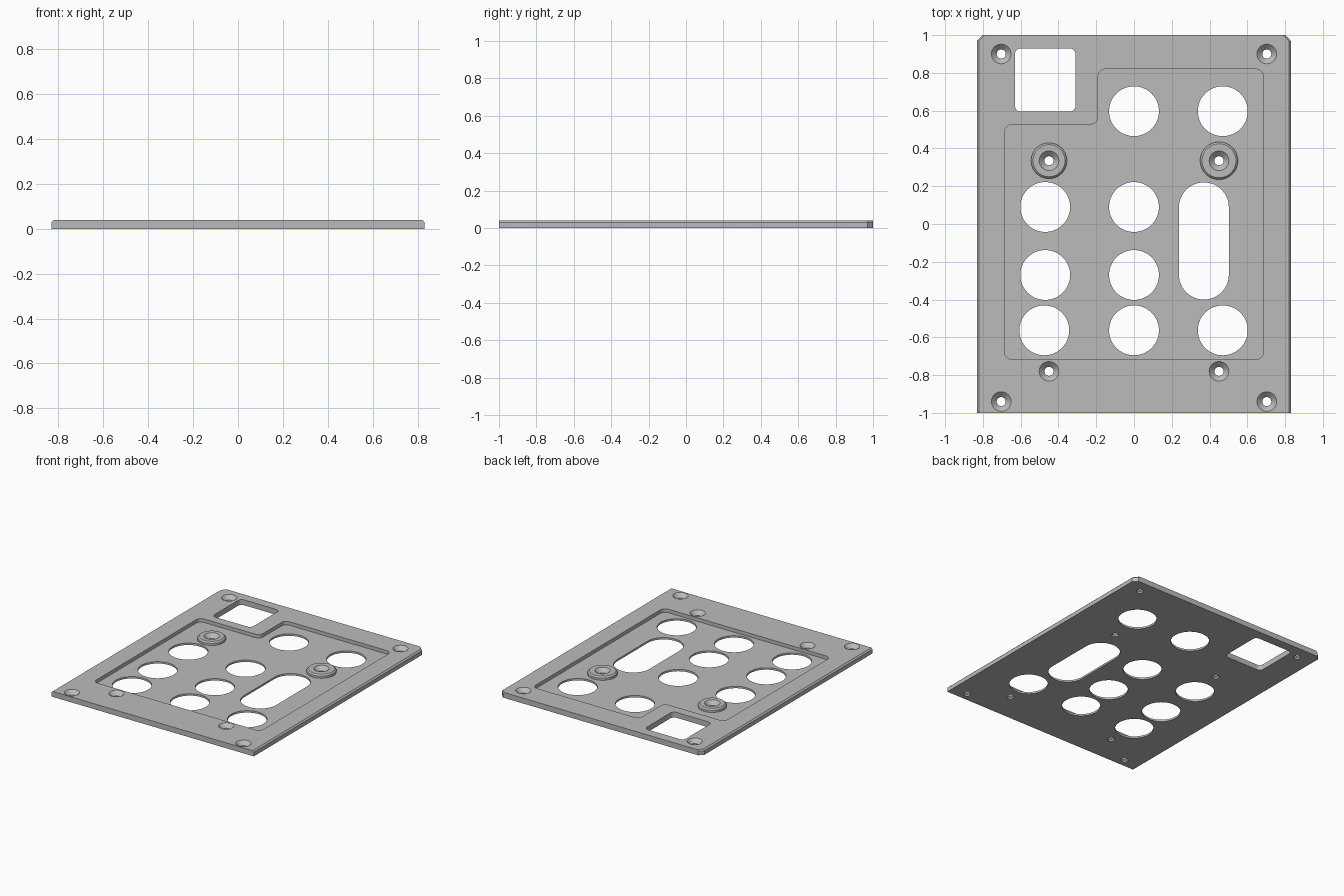
import bpy, bmesh
from math import sin, cos, pi, radians

cube = bpy.data.objects.get("Cube")
if cube:
    bpy.data.objects.remove(cube, do_unlink=True)

HALF_W, THICK, FLOOR = 0.83, 0.04, 0.014
EDGE = 0.01
BELOW, ABOVE = -0.02, 0.07

grey = bpy.data.materials.new("plain_grey")
grey.use_nodes = True
grey.diffuse_color = (0.5, 0.5, 0.5, 1)
grey.node_tree.nodes["Principled BSDF"].inputs["Base Color"].default_value = (0.5, 0.5, 0.5, 1)


def loft(bm, rings):
    """Closed solid through a stack of matching point rings."""
    loops = [[bm.verts.new(p) for p in ring] for ring in rings]
    bm.faces.new(loops[0][::-1])
    bm.faces.new(loops[-1])
    n = len(loops[0])
    for low, high in zip(loops, loops[1:]):
        for i in range(n):
            j = (i + 1) % n
            bm.faces.new((low[i], low[j], high[j], high[i]))


def prism(bm, outline, z0, z1):
    loft(bm, [[(x, y, z) for x, y in outline] for z in (z0, z1)])


def lathe(bm, centre, profile, n=48):
    """Solid of revolution from (radius, height) pairs."""
    loft(bm, [[(centre[0] + r * cos(2 * pi * i / n), centre[1] + r * sin(2 * pi * i / n), z)
               for i in range(n)] for r, z in profile])


def rounded(corners, r, steps=8):
    """Round every right-angled corner, inward or outward."""
    out = []
    for i, (x, y) in enumerate(corners):
        dirs = []
        for qx, qy in (corners[i - 1], corners[(i + 1) % len(corners)]):
            dx, dy = qx - x, qy - y
            length = (dx * dx + dy * dy) ** 0.5
            dirs.append((dx / length, dy / length))
        (ax, ay), (bx, by) = dirs
        for k in range(steps + 1):
            c, s = cos(pi / 2 * k / steps), sin(pi / 2 * k / steps)
            out.append((x + r * (ax + bx - bx * c - ax * s),
                        y + r * (ay + by - by * c - ay * s)))
    return out


def box(x0, x1, y0, y1):
    return [(x0, y0), (x1, y0), (x1, y1), (x0, y1)]


def make(name, bm):
    bmesh.ops.recalc_face_normals(bm, faces=bm.faces[:])
    mesh = bpy.data.meshes.new(name)
    bm.to_mesh(mesh)
    bm.free()
    mesh.materials.append(grey)
    ob = bpy.data.objects.new(name, mesh)
    bpy.context.collection.objects.link(ob)
    return ob


def combine(target, tool, operation):
    mod = target.modifiers.new(operation.lower(), 'BOOLEAN')
    mod.operation, mod.solver, mod.object = operation, 'EXACT', tool
    graph = bpy.context.evaluated_depsgraph_get()
    mesh = bpy.data.meshes.new_from_object(target.evaluated_get(graph))
    target.modifiers.clear()
    target.data = mesh
    bpy.data.objects.remove(tool, do_unlink=True)


# Plate with clipped rear corners and bevelled long top edges
def plate_ring(w, z):
    clip = 0.03
    return [(-w, -1, z), (w, -1, z), (w, 1 - clip, z),
            (w - clip, 1, z), (clip - w, 1, z), (-w, 1 - clip, z)]


bm = bmesh.new()
loft(bm, [plate_ring(HALF_W, 0), plate_ring(HALF_W, THICK - EDGE), plate_ring(HALF_W - EDGE, THICK)])
plate = make("panel_plate", bm)

# Stepped pocket
bm = bmesh.new()
pocket = [(-0.685, -0.717), (0.685, -0.717), (0.685, 0.82),
          (-0.19, 0.82), (-0.19, 0.527), (-0.685, 0.527)]
prism(bm, rounded(pocket, 0.04), FLOOR, ABOVE)
combine(plate, make("pocket_cutter", bm), 'DIFFERENCE')

# Screw bosses standing in the pocket
bm = bmesh.new()
for x, r in ((-0.45, 0.095), (0.45, 0.1)):
    lathe(bm, (x, 0.335), [(r, FLOOR - 0.006), (r, THICK - EDGE), (r - EDGE, THICK)])
combine(plate, make("boss_tool", bm), 'UNION')

# Button holes, slot, display window and countersunk screw holes
bm = bmesh.new()
R = 0.132
for y, columns in ((0.597, (0, 0.47)), (0.09, (-0.47, 0)),
                   (-0.27, (-0.47, 0)), (-0.563, (-0.475, 0, 0.47))):
    for x in columns:
        lathe(bm, (x, y), [(R, BELOW), (R, ABOVE)], 64)
prism(bm, rounded(box(0.238, 0.502, -0.4, 0.22), R - 0.0005, 16), BELOW, ABOVE)
prism(bm, rounded(box(-0.63, -0.31, 0.595, 0.93), 0.03), BELOW, ABOVE)
for x, y in ((0.703, 0.9), (0.703, -0.94), (0.45, -0.78), (0.45, 0.335)):
    for side in (-1, 1):
        lathe(bm, (side * x, y), [(0.024, BELOW), (0.024, 0.012),
                                  (0.052, THICK), (0.052, ABOVE)], 32)
combine(plate, make("hole_cutter", bm), 'DIFFERENCE')

bpy.ops.object.select_all(action='DESELECT')
plate.select_set(True)
bpy.context.view_layer.objects.active = plate
bpy.ops.object.shade_smooth_by_angle(angle=radians(25))
